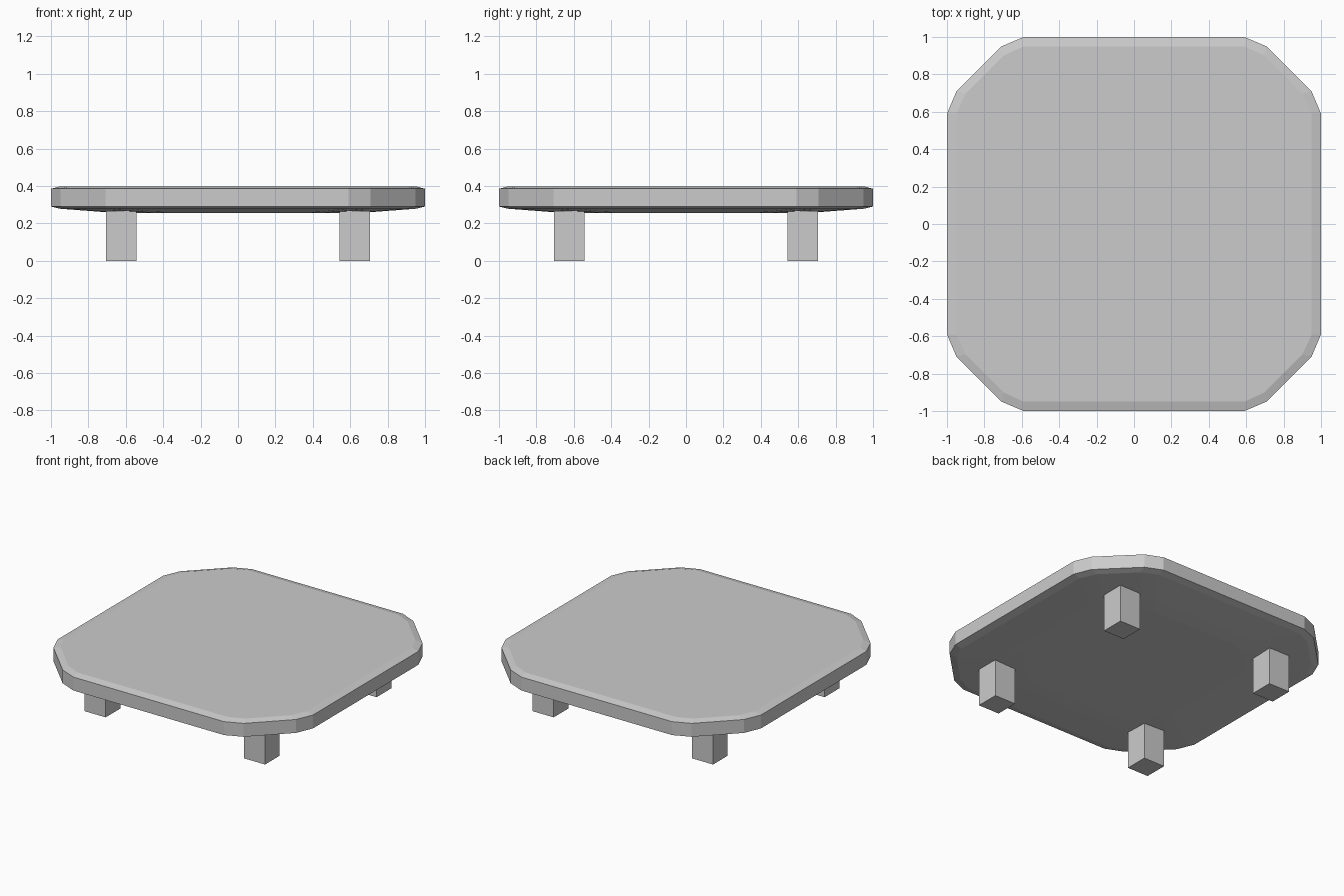
import bpy, bmesh

if "Cube" in bpy.data.objects:
    bpy.data.objects.remove(bpy.data.objects["Cube"])


def make_object(name, bm):
    bmesh.ops.recalc_face_normals(bm, faces=bm.faces)
    mesh = bpy.data.meshes.new(name)
    bm.to_mesh(mesh)
    bm.free()
    obj = bpy.data.objects.new(name, mesh)
    bpy.context.collection.objects.link(obj)
    return obj


def outline(corner):
    # Turn one corner's points through the four quadrants
    pts = []
    for c, s in ((1, 0), (0, 1), (-1, 0), (0, -1)):
        pts += [(x * c - y * s, x * s + y * c) for x, y in corner]
    return pts


# Corner profiles: outer rim and the inset edge
rim = [(1, .59), (.95, .708), (.708, .95), (.59, 1)]
inset = [(.95, .59), (.9, .698), (.698, .9), (.59, .95)]


def scaled(k):
    return [(x * k, y * k) for x, y in rim]


# Tabletop: stacked rings from the shallow convex underside to the bevelled top
bm = bmesh.new()
rings = []
for corner, z in ((scaled(.6), .255), (scaled(.71), .26), (inset, .278),
                  (rim, .29), (rim, .385), (inset, .398)):
    rings.append([bm.verts.new((x, y, z)) for x, y in outline(corner)])
for low, high in zip(rings, rings[1:]):
    n = len(low)
    for i in range(n):
        j = (i + 1) % n
        bm.faces.new((low[i], low[j], high[j], high[i]))
bm.faces.new(rings[0][::-1])
bm.faces.new(rings[-1])
make_object("tabletop", bm)

# Four square legs
for side, sx in (("left", -1), ("right", 1)):
    for end, sy in (("front", -1), ("back", 1)):
        bm = bmesh.new()
        bmesh.ops.create_cube(bm, size=1)
        bmesh.ops.scale(bm, vec=(.164, .164, .265), verts=bm.verts)
        bmesh.ops.translate(bm, vec=(sx * .624, sy * .624, .1325), verts=bm.verts)
        make_object(f"{end}_{side}_leg", bm)
